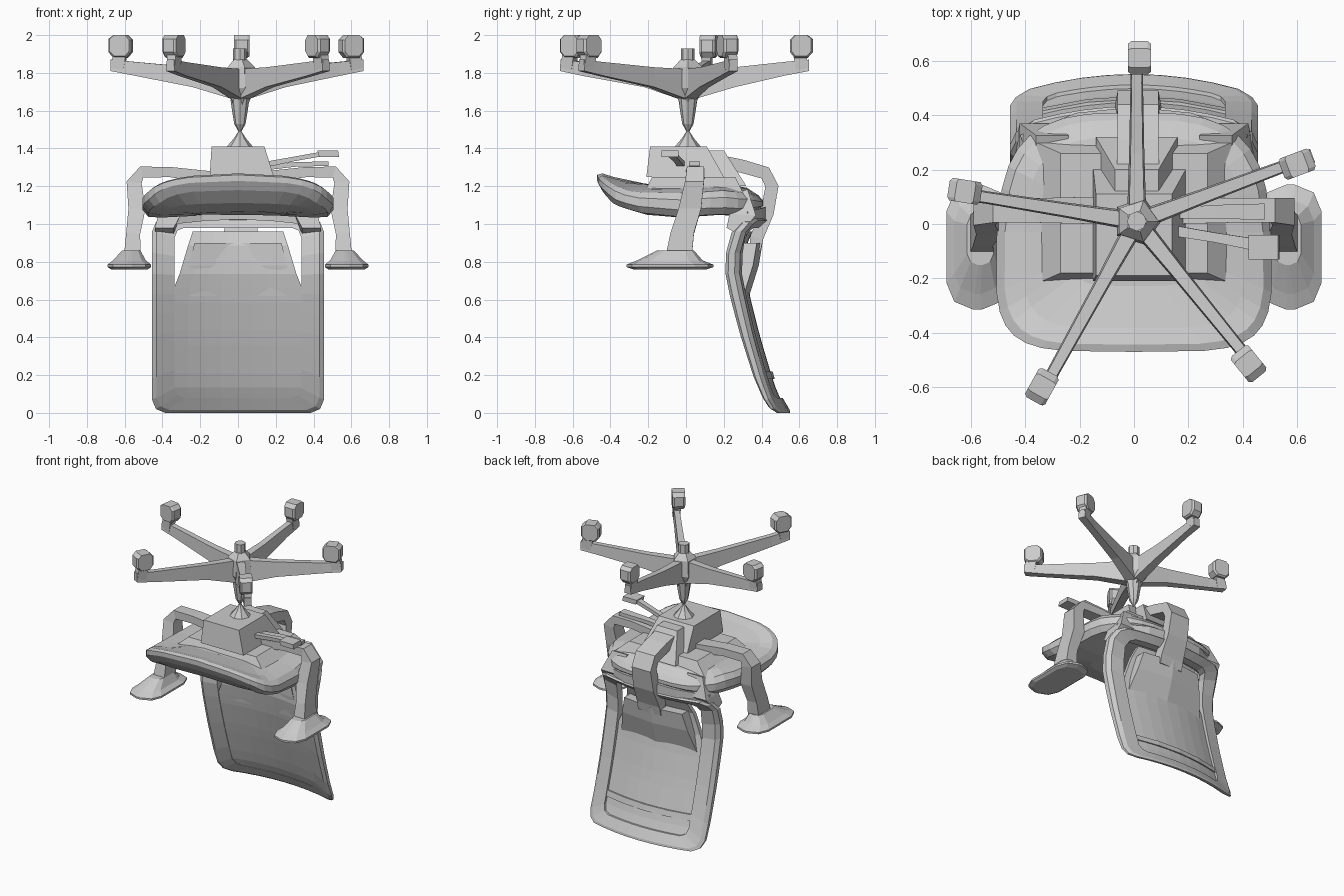
import bpy, math
from mathutils import Vector as V

if "Cube" in bpy.data.objects:
    bpy.data.objects.remove(bpy.data.objects["Cube"])


def make(name, verts, faces):
    me = bpy.data.meshes.new(name)
    me.from_pydata([tuple(v) for v in verts], [], faces)
    ob = bpy.data.objects.new(name, me)
    bpy.context.collection.objects.link(ob)
    bpy.context.view_layer.objects.active = ob
    bpy.ops.object.mode_set(mode='EDIT')
    bpy.ops.mesh.select_all(action='SELECT')
    bpy.ops.mesh.normals_make_consistent(inside=False)
    bpy.ops.object.mode_set(mode='OBJECT')
    return ob


def loft(name, rings, closed=False):
    """Skin equal-length rings; cap the ends unless closed."""
    n, m = len(rings[0]), len(rings)
    faces = []
    for i in range(m if closed else m - 1):
        a, b = i * n, (i + 1) % m * n
        faces += [(a + j, a + (j + 1) % n, b + (j + 1) % n, b + j) for j in range(n)]
    if not closed:
        faces += [tuple(range(n)), tuple(range((m - 1) * n, m * n))]
    return make(name, [p for r in rings for p in r], faces)


def sweep(name, path, wide):
    """Rectangular bar; path rows are (x, y, z, half width, half thickness)."""
    pts, wide, rings = [V(p[:3]) for p in path], V(wide), []
    for i, p in enumerate(pts):
        t = pts[min(i + 1, len(pts) - 1)] - pts[max(i - 1, 0)]
        nrm = t.cross(wide).normalized()
        w, h = wide * path[i][3], nrm * path[i][4]
        rings.append([p + w + h, p - w + h, p - w - h, p + w - h])
    return loft(name, rings)


def turned(name, profile, n, cx=0.0, cy=0.0):
    return loft(name, [[(cx + r * math.cos(k * math.tau / n), cy + r * math.sin(k * math.tau / n), z)
                        for k in range(n)] for r, z in profile])


def interp(table, t):
    for (a, u), (b, v) in zip(table, table[1:]):
        if t <= b:
            return u + (v - u) * max(0, (t - a) / (b - a))
    return table[-1][1]


def rounded(w, h, r, cuts=8):
    """Rounded rectangle outline with subdivided sides."""
    s = [-w] + [-(w - r) + 2 * (w - r) * i / cuts for i in range(cuts + 1)]
    t = [-h] + [-(h - r) + 2 * (h - r) * i / cuts for i in range(cuts + 1)]
    raw = [(x, -h) for x in s] + [(w, z) for z in t] + [(-x, h) for x in s] + [(-w, -z) for z in t]
    out = []
    for x, z in raw:
        q = V((max(r - w, min(w - r, x)), max(r - h, min(h - r, z))))
        out.append(q + (V((x, z)) - q).normalized() * r)
    return out


# Five-spoke base with casters
CX, CY = 0.01, 0.01
turned("base_hub", [(.03, 1.60), (.055, 1.66), (.09, 1.72), (.08, 1.83), (.04, 1.87)], 5, CX, CY)
turned("hub_cap", [(.036, 1.84), (.036, 1.93)], 8, CX, CY)
for i, (deg, reach, back_set) in enumerate([(90, .64, .04), (20.5, .69, .065), (-51, .725, .06),
                                            (-119, .76, .06), (171, .69, .05)]):
    d = V((math.cos(math.radians(deg)), math.sin(math.radians(deg)), 0))
    s = V((-d.y, d.x, 0))
    o = V((CX, CY, 0))

    def section(r, zlo, zhi, w):
        c = o + d * r
        return [c + s * w + V((0, 0, zlo)), c - s * w + V((0, 0, zlo)),
                c - s * w * .8 + V((0, 0, zhi)), c + s * w * .8 + V((0, 0, zhi))]
    loft(f"base_leg_{i}", [section(.03, 1.66, 1.82, .035), section(.25, 1.725, 1.83, .028),
                           section(reach - .13, 1.785, 1.858, .023), section(reach, 1.81, 1.87, .026)])
    sweep(f"caster_stem_{i}", [(*(o + d * (reach - .035) + V((0, 0, 1.82))), .024, .034),
                               (*(o + d * (reach - .05) + V((0, 0, 1.91))), .026, .034)], s)
    c = o + d * (reach - back_set) + s * -.01 + V((0, 0, 1.94))
    wheel = [V((.062, 0, -.03)), V((.062, 0, .04)), V((.035, 0, .06)), V((-.035, 0, .06)),
             V((-.06, 0, .035)), V((-.06, 0, -.03)), V((-.035, 0, -.06)), V((.035, 0, -.06))]
    loft(f"caster_{i}", [[c + d * p.x * k + s * q + V((0, 0, p.z * (k if p.z < 0 else 1))) for p in wheel]
                         for q, k in [(-.042, .85), (-.03, 1), (.03, 1), (.042, .85)]])

# Gas column and tilt mechanism
turned("column", [(.05, 1.66), (.04, 1.59), (.03, 1.53), (.008, 1.49), (.035, 1.45), (.085, 1.39)], 8, CX, CY)


def block(name, lo, hi):
    """Tapered box from two (x0, x1, y0, y1, z) levels."""
    return loft(name, [[(a, c, z), (b, c, z), (b, d, z), (a, d, z)] for a, b, c, d, z in (lo, hi)])


block("tilt_housing", (-.15, .19, -.21, .2, 1.25), (-.14, .14, -.19, .11, 1.41))
block("rear_housing", (-.14, .16, .0, .32, 1.2), (-.07, .09, .0, .2, 1.39))
block("seat_plate", (-.36, .36, -.22, .3, 1.17), (-.27, .27, -.18, .26, 1.25))

# Seat cushion
top_z = [(-.47, 1.28), (-.3, 1.22), (-.1, 1.21), (.2, 1.22), (.33, 1.19), (.42, 1.13)]
low_z = [(-.47, 1.2), (-.38, 1.11), (-.2, 1.06), (0, 1.045), (.15, 1.06), (.3, 1.05), (.42, 1.08)]
rings = []
for k, up in [(.45, 1), (.8, 1), (.94, .97), (1, .75), (1, .35), (.94, .06), (.8, 0), (.45, 0)]:
    ring = []
    for j in range(32):
        a = j * math.tau / 32
        cx, sy = math.cos(a), math.sin(a)
        e = .42 if sy < 0 else .62
        y = -.03 + k * .44 * math.copysign(abs(sy) ** e, sy)
        x = k * math.copysign(abs(cx) ** e, cx) * (.51 if y < -.1 else .51 - .08 * (y + .1))
        lo, hi = interp(low_z, y), interp(top_z, y)
        ring.append((x, y, lo + (hi - lo) * up - .05 * (abs(x) / .5) ** 2 * (.4 + .6 * up)))
    rings.append(ring)
loft("seat", rings)

# Curved backrest frame and panel
back_y = [(0, .45), (.03, .425), (.15, .365), (.4, .285), (.6, .23), (.75, .2), (.92, .21), (1.03, .29)]
thick = [(0, .035), (.15, .055), (.6, .075), (1.03, .075)]


def back(x, z, f):
    return V((x, interp(back_y, z) + .075 * (1 - (x / .45) ** 2) + f * interp(thick, z), z))


outer = [(p.x, p.y + .515) for p in rounded(.455, .515, .07)]
inner = [(p.x, p.y + .53) for p in rounded(.335, .45, .05)]
mid = [((a[0] * .8 + b[0] * .2), (a[1] * .8 + b[1] * .2)) for a, b in zip(outer, inner)]
loft("back_frame", [[back(*outer[i], .3), back(*mid[i], 0), back(*inner[i], .05),
                     back(*inner[i], .8), back(*mid[i], 1), back(*outer[i], .75)]
                    for i in range(len(outer))], closed=True)
half = [(.06, .35), (.64, .35), (.7, .32), (.9, .26), (.96, .24)]
rows = []
for i in range(13):
    z = .06 + .90 * i / 12
    xs = [interp(half, z) * (j / 4 - 1) for j in range(9)]
    rows.append([back(x, z, .12) for x in xs] + [back(x, z, .5) for x in reversed(xs)])
loft("back_panel", rows)
loft("back_rib", [[back(x, z + dz, f) for dz, f in ((-.02, .4), (.02, .4), (.02, .7), (-.02, .7))]
                  for x, z in ((-.34, .2), (-.17, .2), (0, .2), (.17, .2), (.34, .2))])
# Wedge that thickens the top of the panel
loft("panel_wedge", [[(-w, y0, z), (0, y0 + .04, z), (w, y0, z), (w, y1 - .03, z), (0, y1, z), (-w, y1 - .03, z)]
                     for z, w, y0, y1 in ((.62, .3, .28, .335), (.78, .26, .26, .385), (.9, .23, .26, .405))])

# Spine joining the mechanism to the back
sweep("back_spine", [(.015, .08, 1.35, .08, .035), (.015, .3, 1.305, .075, .035), (.015, .42, 1.27, .075, .035),
                     (.015, .455, 1.2, .075, .035), (.015, .43, 1.06, .08, .035),
                     (.015, .375, .93, .09, .035), (.015, .365, .86, .09, .03)], (1, 0, 0))
sweep("lumbar_bridge", [(-.4, .28, 1.03, .035, .05), (-.2, .36, 1.05, .035, .05), (0, .38, 1.06, .035, .05),
                        (.2, .36, 1.05, .035, .05), (.4, .28, 1.03, .035, .05)], (0, 0, 1))

for side, s in (("left", -1), ("right", 1)):
    # Shoulder linking back frame and seat
    sweep(f"{side}_shoulder", [(s * .39, .25, .96, .05, .04), (s * .36, .3, 1.05, .06, .07),
                               (s * .30, .26, 1.16, .06, .07)], (1, 0, 0))
    # Armrest bracket, post and pad
    sweep(f"{side}_arm_bracket", [(s * .15, .05, 1.25, .05, .03), (s * .36, .05, 1.275, .045, .027),
                                  (s * .51, .05, 1.275, .045, .03), (s * .55, .045, 1.22, .05, .04),
                                  (s * .535, .02, 1.08, .06, .045), (s * .555, -.02, .95, .062, .037),
                                  (s * .56, -.04, .82, .07, .045)], (0, 1, 0))
    pad = rounded(.115, .23, .1, 3)
    loft(f"{side}_arm_pad", [[(s * (.575 - dx) + p.x * k, -.085 + p.y * k + dy, z) for p in pad]
                             for k, z, dy, dx in [(.85, .76, 0, 0), (1, .772, 0, 0), (1, .785, 0, 0),
                                                  (.75, .808, 0, 0), (.42, .86, .03, .01)]])

# Adjustment levers
sweep("tilt_lever", [(.12, -.02, 1.31, .02, .015), (.3, -.05, 1.345, .018, .012), (.44, -.075, 1.37, .022, .012)], (0, 1, 0))
block("tilt_lever_paddle", (.43, .535, -.13, -.04, 1.355), (.42, .53, -.13, -.04, 1.388))
sweep("height_lever", [(.15, .04, 1.3, .02, .015), (.3, .045, 1.315, .025, .012), (.48, .045, 1.32, .03, .012)], (0, 1, 0))
